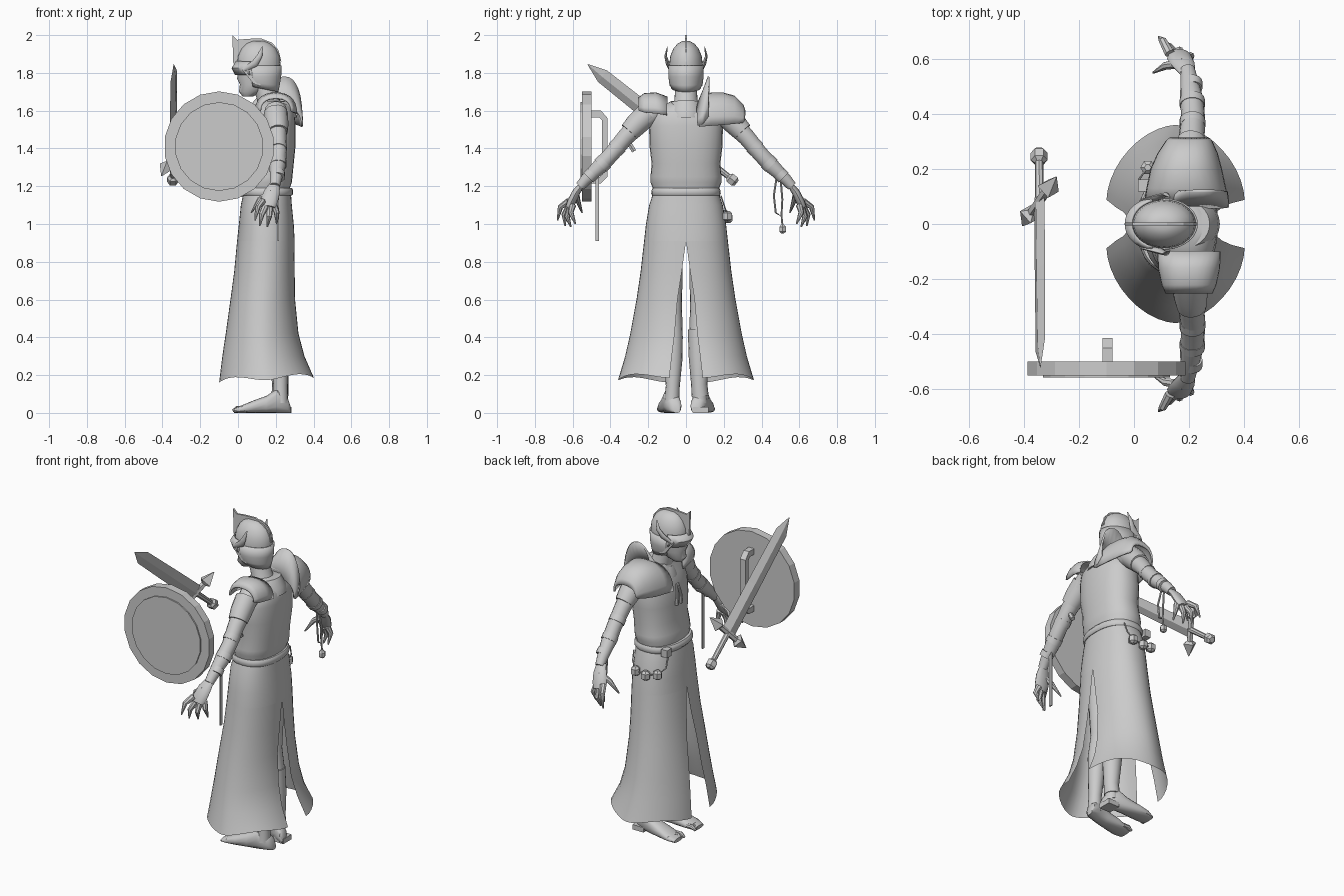
import bpy, bmesh, math
from mathutils import Vector

steel = bpy.data.materials.new("plain_grey")
steel.diffuse_color = (0.6, 0.6, 0.6, 1)
PI = math.pi


def finish(name, bm, smooth=True, thick=0.0):
    bmesh.ops.recalc_face_normals(bm, faces=bm.faces)
    me = bpy.data.meshes.new(name)
    bm.to_mesh(me)
    bm.free()
    ob = bpy.data.objects.new(name, me)
    bpy.context.collection.objects.link(ob)
    me.materials.append(steel)
    if thick:
        m = ob.modifiers.new("thickness", 'SOLIDIFY')
        m.thickness, m.offset = thick, 0
    if smooth:
        bpy.ops.object.select_all(action='DESELECT')
        ob.select_set(True)
        bpy.context.view_layer.objects.active = ob
        bpy.ops.object.shade_smooth_by_angle(angle=math.radians(40))
    return ob


def skin(name, rows, closed=True, caps=True, smooth=True, thick=0.0):
    """Surface through rows of points."""
    bm = bmesh.new()
    vs = [[bm.verts.new(p) for p in r] for r in rows]
    n = len(rows[0])
    for a, b in zip(vs, vs[1:]):
        for i in range(n if closed else n - 1):
            j = (i + 1) % n
            bm.faces.new((a[i], a[j], b[j], b[i]))
    if closed and caps:
        bm.faces.new(vs[0])
        bm.faces.new(vs[-1])
    return finish(name, bm, smooth, thick)


def spow(v, e):
    return math.copysign(abs(v) ** e, v)


def oval(z, x0, x1, ry, cy=0, e=1.0, n=28, a0=0, a1=2 * PI, tilt=0):
    """Horizontal oval, or part of one; angle 0 points to the back (+x)."""
    cx, rx = (x0 + x1) / 2, (x1 - x0) / 2
    full = a1 - a0 > 6.2
    out = []
    for i in range(n):
        t = a0 + (a1 - a0) * i / (n if full else n - 1)
        c = spow(math.cos(t), e)
        out.append((cx + rx * c, cy + ry * spow(math.sin(t), e), z + tilt * c))
    return out


def tube(name, pts, radii, n=12, flat=1.0, smooth=True):
    """Round limb along a path."""
    pts = [Vector(p) for p in pts]
    rows = []
    span = (pts[-1] - pts[0]).normalized()
    ref = Vector((1, 0, 0)) if abs(span.x) < 0.7 else Vector((0, 0, 1))
    for i, p in enumerate(pts):
        d = (pts[min(i + 1, len(pts) - 1)] - pts[max(i - 1, 0)]).normalized()
        u = (ref - d * ref.dot(d)).normalized()
        w = d.cross(u)
        rows.append([p + radii[i] * (u * math.cos(2 * PI * k / n) + w * flat * math.sin(2 * PI * k / n))
                     for k in range(n)])
    return skin(name, rows, smooth=smooth)


def plate(name, outline, y, half):
    """Flat plate in the xz plane."""
    return skin(name, [[(x, y + s, z) for x, z in outline] for s in (-half, half)], smooth=False)


def box(name, c, size):
    x, y, z = c
    a, b, h = (s / 2 for s in size)
    return skin(name, [[(x - a, y - b, z + k), (x + a, y - b, z + k), (x + a, y + b, z + k),
                        (x - a, y + b, z + k)] for k in (-h, h)], smooth=False)


# Torso vest, belt and collar
skin("torso", [oval(z, a, b, r, e=0.88) for z, a, b, r in (
    (1.12, .04, .27, .17), (1.19, .035, .275, .176), (1.22, .033, .285, .188), (1.25, .038, .288, .188),
    (1.32, .05, .295, .182), (1.42, .05, .305, .194), (1.52, .06, .305, .195), (1.58, .08, .30, .18),
    (1.62, .10, .28, .13), (1.65, .11, .25, .08))])
skin("belt", [oval(z, a, b, r, e=0.85) for z, a, b, r in (
    (1.15, .02, .285, .178), (1.16, .012, .292, .184), (1.18, .012, .292, .182), (1.19, .02, .285, .176))])
skin("collar", [oval(z, a, b, r, tilt=.015) for z, a, b, r in (
    (1.55, .075, .312, .105), (1.59, .075, .305, .105), (1.64, .10, .275, .085))])
skin("neck", [oval(z, a, b, r) for z, a, b, r in (
    (1.6, .11, .25, .08), (1.66, .10, .22, .06), (1.76, .07, .19, .058))])
for y in (-.015, .02):
    tube("chest_tie", [(.06, y * .3, 1.53), (.045, y, 1.47), (.046, y * 1.2, 1.41)], [.008, .007, .012], 8)

# Robe skirt: closed hips, then two panels split at the front and back
SKIRT = ((1.17, .03, .28, .172, 0), (1.1, .015, .285, .195, 0), (1.0, .005, .295, .212, 0),
         (.91, -.005, .30, .222, 0), (.75, -.02, .30, .24, .022), (.6, -.04, .302, .262, .045),
         (.42, -.065, .32, .295, .06), (.3, -.083, .352, .322, .075), (.185, -.10, .402, .36, .088))
blend = lambda z: .85 + .3 * (1.17 - z)
skin("hips", [oval(z, a, b, r, e=blend(z), n=40) for z, a, b, r, g in SKIRT[:4]], caps=False)
for s, side in ((1, "left"), (-1, "right")):
    rows = []
    for z, x0, x1, ry, g in SKIRT[3:]:
        row = []
        for i in range(21):
            t = PI * i / 20
            c = spow(math.cos(t), blend(z))
            drop = .012 * math.cos(4 * t) - .012 * c if z < .2 else 0
            row.append(((x0 + x1) / 2 + (x1 - x0) / 2 * c,
                        s * (g + (ry - g) * spow(math.sin(t), blend(z))), z - drop))
        rows.append(row)
    skin(side + "_skirt_panel", rows, closed=False)

# Legs, feet, arms and hands
for s, side in ((1, "left"), (-1, "right")):
    tube(side + "_leg", [(.16, s * .1, 1.05), (.17, s * .088, .8), (.18, s * .077, .55), (.21, s * .07, .4),
                         (.22, s * .066, .28), (.225, s * .07, .14), (.225, s * .075, .05)],
         [.08, .07, .056, .053, .047, .037, .04], 16)
    foot = ((.28, .03, .02, .05), (.265, .075, .036, .06), (.21, .13, .042, .08), (.15, .09, .045, .09),
            (.08, .065, .054, .095), (.02, .04, .054, .10), (-.02, .022, .042, .10))
    skin(side + "_foot", [[(x, s * cy + w * math.cos(k * PI / 8), h * (.5 + .5 * spow(math.sin(k * PI / 8), .7)))
                           for k in range(16)] for x, h, w, cy in foot])
    for k in range(5):
        y = s * (.055 + .021 * k)
        tube(f"{side}_toe", [(.03, y, .025), (-.005 + .008 * k, y, .024), (-.028 + .01 * k, y, .01)],
             [.013, .014, .007], 8)
    tube(side + "_arm", [(.2, s * .16, 1.60), (.205, s * .23, 1.55), (.21, s * .32, 1.46), (.215, s * .39, 1.375),
                         (.21, s * .45, 1.31), (.2, s * .53, 1.235), (.195, s * .56, 1.2)],
         [.06, .056, .047, .043, .043, .031, .027], 14)
    tube(side + "_sleeve", [(.2, s * .2, 1.585), (.205, s * .26, 1.53), (.21, s * .3, 1.487)], [.064, .062, .055], 14)
    for y, z, r in ((.365, 1.405, .047), (.44, 1.32, .046), (.505, 1.258, .037)):
        tube(side + "_arm_wrap", [(.212, s * (y - .012), z + .012), (.212, s * (y + .012), z - .012)], [r, r], 14)
    tube(side + "_palm", [(.195, s * .55, 1.21), (.18, s * .58, 1.17), (.165, s * .605, 1.12), (.16, s * .62, 1.09)],
         [.028, .042, .046, .036], 12, flat=.5)
    fingers = (((.13, .62, 1.12), (.105, .665, 1.09), (.09, .68, 1.02)),
               ((.145, .62, 1.09), (.125, .645, 1.05), (.115, .64, .99)),
               ((.168, .61, 1.09), (.165, .63, 1.04), (.155, .61, .985)),
               ((.19, .60, 1.1), (.205, .61, 1.06), (.205, .585, 1.0)),
               ((.18, .585, 1.17), (.115, .575, 1.13), (.07, .55, 1.06)))
    for f in fingers:
        tube(side + "_finger", [(x, s * y, z) for x, y, z in f], [.019, .015, .004], 8)

# Boot cuff and heel on one leg
tube("boot_cuff", [(.205, .068, .44), (.218, .068, .3), (.224, .07, .15), (.222, .075, .09)], [.058, .054, .043, .045], 16)
box("boot_heel", (.245, .078, .015), (.075, .08, .03))

# Small tab behind the shield arm
tube("arm_tab", [(.215, -.305, 1.435), (.215, -.275, 1.385)], [.014, .014], 6, smooth=False)


# Shoulder plates: arches lofted outward
def arches(name, rows, thick=.01):
    skin(name, [[(cx + rx * spow(math.cos(PI * k / 14), .85), y, zb + (zt - zb) * spow(math.sin(PI * k / 14), .85))
                 for k in range(15)] for y, cx, rx, zb, zt in rows], closed=False, thick=thick)


arches("large_shoulder_plate", ((.07, .19, .15, 1.515, 1.66), (.13, .19, .14, 1.52, 1.69), (.2, .19, .125, 1.525, 1.69),
                                (.255, .195, .105, 1.53, 1.675), (.3, .2, .08, 1.535, 1.63), (.31, .2, .07, 1.55, 1.6)))
arches("raised_neck_guard", ((.06, .2, .14, 1.52, 1.63), (.09, .225, .115, 1.53, 1.70), (.12, .245, .09, 1.57, 1.78)))
arches("small_shoulder_plate", ((-.10, .2, .11, 1.575, 1.67), (-.16, .2, .108, 1.585, 1.692), (-.22, .2, .095, 1.59, 1.688),
                                (-.25, .2, .082, 1.60, 1.665)))

# Head and helmet
skin("head", [oval(z, a, b, r, n=20) for z, a, b, r in (
    (1.675, .025, .08, .025), (1.70, .005, .13, .048), (1.74, .01, .18, .06), (1.77, -.005, .2, .066),
    (1.83, .005, .21, .074), (1.9, .01, .21, .072))])
skin("helmet_dome", [oval(z, a, b, r) for z, a, b, r in (
    (1.80, -.005, .222, .088), (1.85, -.005, .225, .088), (1.89, .0, .22, .083), (1.93, .02, .20, .066),
    (1.955, .045, .17, .044), (1.968, .075, .14, .02))])
skin("helmet_neck_guard", [oval(z, a, b, r, a0=-1.95, a1=1.95, tilt=t) for z, a, b, r, t in (
    (1.84, -.01, .228, .089, 0), (1.78, .0, .225, .089, 0), (1.745, .01, .217, .085, -.01),
    (1.72, .02, .21, .074, -.02))], closed=False, thick=.008)
skin("helmet_visor", [oval(z, a, b, r, a0=PI - 1.3, a1=PI + 1.3, n=15) for z, a, b, r in (
    (1.86, -.008, .2, .088), (1.825, -.03, .2, .094), (1.79, -.012, .2, .09))], closed=False, thick=.008)
plate("helmet_crest", ((-.03, 2.0), (-.005, 1.975), (.05, 1.98), (.12, 1.983), (.18, 1.96), (.215, 1.92), (.23, 1.86),
                       (.2, 1.88), (.12, 1.94), (.03, 1.91), (-.01, 1.85), (-.025, 1.85)), 0, .006)
for s in (-1, 1):
    tube("helmet_wing", [(.03, s * .085, 1.815), (.09, s * .097, 1.85), (.115, s * .108, 1.89), (.13, s * .098, 1.94)],
         [.012, .02, .014, .003], 8, flat=.5)
    plate("helmet_cheek", ((.02, 1.82), (.1, 1.82), (.12, 1.73), (.08, 1.745)), s * .083, .005)


# Shield with raised face and grip
def disc(name, y0, y1, r, n=18):
    skin(name, [[(-.10 + r * math.cos(2 * PI * (k + .5) / n), y, 1.41 + r * math.sin(2 * PI * (k + .5) / n))
                 for k in range(n)] for y in (y0, y1)], smooth=False)


disc("shield", -.55, -.50, .292)
disc("shield_face", -.558, -.54, .235)
grip = [(-.51, 1.60), (-.45, 1.60), (-.415, 1.56), (-.415, 1.25), (-.45, 1.215), (-.51, 1.215), (-.51, 1.25),
        (-.455, 1.25), (-.445, 1.26), (-.445, 1.55), (-.46, 1.565), (-.51, 1.565)]
skin("shield_grip", [[(x, y, z) for y, z in grip] for x in (-.115, -.078)], smooth=False)

# Sword along a slanted axis
tip, end = Vector((-.34, -.52, 1.845)), Vector((-.345, .27, 1.215))
axis = (end - tip).normalized()
wide = Vector((.12, .17, .22))
wide = (wide - axis * wide.dot(axis)).normalized()
thin = axis.cross(wide)


def diamond(d, w, t):
    c = tip + axis * d
    return [c + wide * w, c + thin * t, c - wide * w, c - thin * t]


skin("sword_blade", [diamond(0, .002, .001), diamond(.1, .042, .01), diamond(.45, .046, .013),
                     diamond(.76, .048, .014)], smooth=False)
hub = tip + axis * .77
tube("sword_grip", [hub, tip + axis * .97], [.017, .015], 8, smooth=False)
tube("sword_pommel", [tip + axis * d for d in (.95, .962, .995, 1.008)], [.016, .031, .031, .018], 6, smooth=False)
tube("sword_guard", [hub - wide * .09, hub + wide * .09], [.018, .018], 6, smooth=False)
for s in (-1, 1):
    tube("guard_spike", [hub + wide * s * d for d in (.065, .08, .155)], [.02, .042, .002], 4, smooth=False)

# Belt pouches, beads and hanging straps
box("belt_pouch", (.035, .14, 1.165), (.04, .045, .045))
chain = [(.03, .13, 1.14), (.02, .165, 1.08), (.05, .205, 1.05), (.12, .222, 1.035), (.19, .22, 1.045),
         (.22, .205, 1.09), (.225, .185, 1.15)]
tube("bead_cord", chain, [.004] * 7, 6)
for x, y, z in chain[2:5]:
    tube("belt_bead", [(x, y, z + .025), (x, y, z + .012), (x, y, z - .02), (x, y, z - .03)],
         [.012, .027, .027, .012], 6, smooth=False)
box("wrist_strap", (.213, -.47, 1.09), (.008, .018, .36))
tube("charm_cord", [(.2, .48, 1.25), (.215, .465, 1.15), (.215, .475, 1.06), (.215, .505, 1.04), (.215, .51, 1.13),
                    (.2, .5, 1.25)], [.006] * 6, 6)
tube("charm_drop", [(.215, .505, 1.05), (.215, .51, 1.0), (.215, .512, .985), (.215, .512, .96), (.215, .512, .95)],
     [.005, .006, .02, .02, .008], 6, smooth=False)
